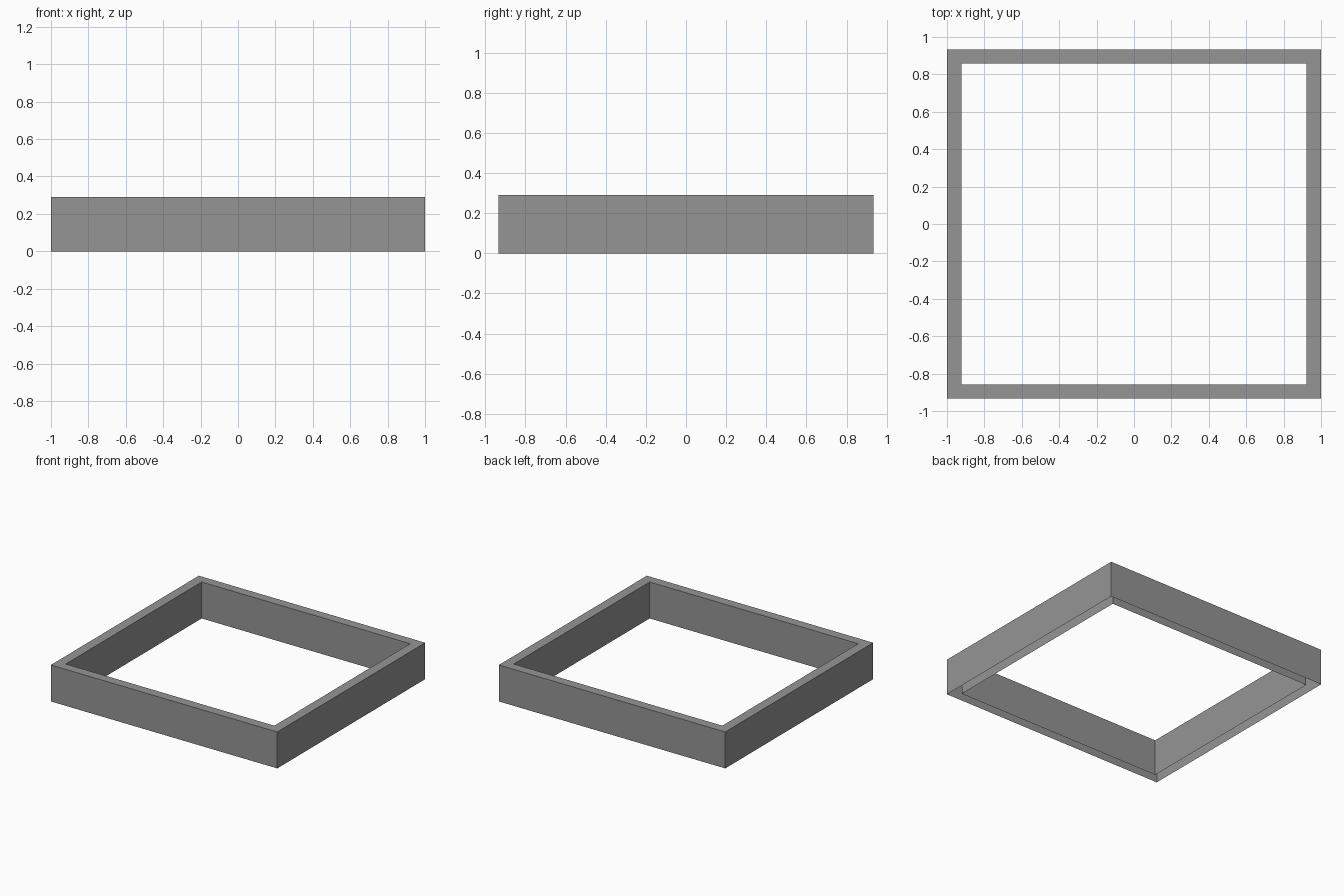
import bpy, bmesh

if "Cube" in bpy.data.objects:
    bpy.data.objects.remove(bpy.data.objects["Cube"])

HEIGHT = 0.291
OUTER = (1.0, 0.933)
INNER = (0.921, 0.857)
CORNERS = [(-1, -1), (1, -1), (1, 1), (-1, 1)]

bm = bmesh.new()


def loop(half, z):
    return [bm.verts.new((sx * half[0], sy * half[1], z)) for sx, sy in CORNERS]


def bridge(a, b):
    for i in range(4):
        j = (i + 1) % 4
        bm.faces.new((a[i], a[j], b[j], b[i]))


# Outer wall, top rim, inner wall; the underside is open
loops = [loop(OUTER, 0), loop(OUTER, HEIGHT), loop(INNER, HEIGHT), loop(INNER, 0)]
for a, b in zip(loops, loops[1:]):
    bridge(a, b)

mesh = bpy.data.meshes.new("open_frame")
bm.to_mesh(mesh)
bm.free()

# Dark grey finish
dark = bpy.data.materials.new("dark_grey")
dark.diffuse_color = (0.3, 0.3, 0.3, 1)
dark.use_nodes = True
dark.node_tree.nodes["Principled BSDF"].inputs["Base Color"].default_value = dark.diffuse_color
mesh.materials.append(dark)
bpy.context.collection.objects.link(bpy.data.objects.new("open_frame", mesh))
